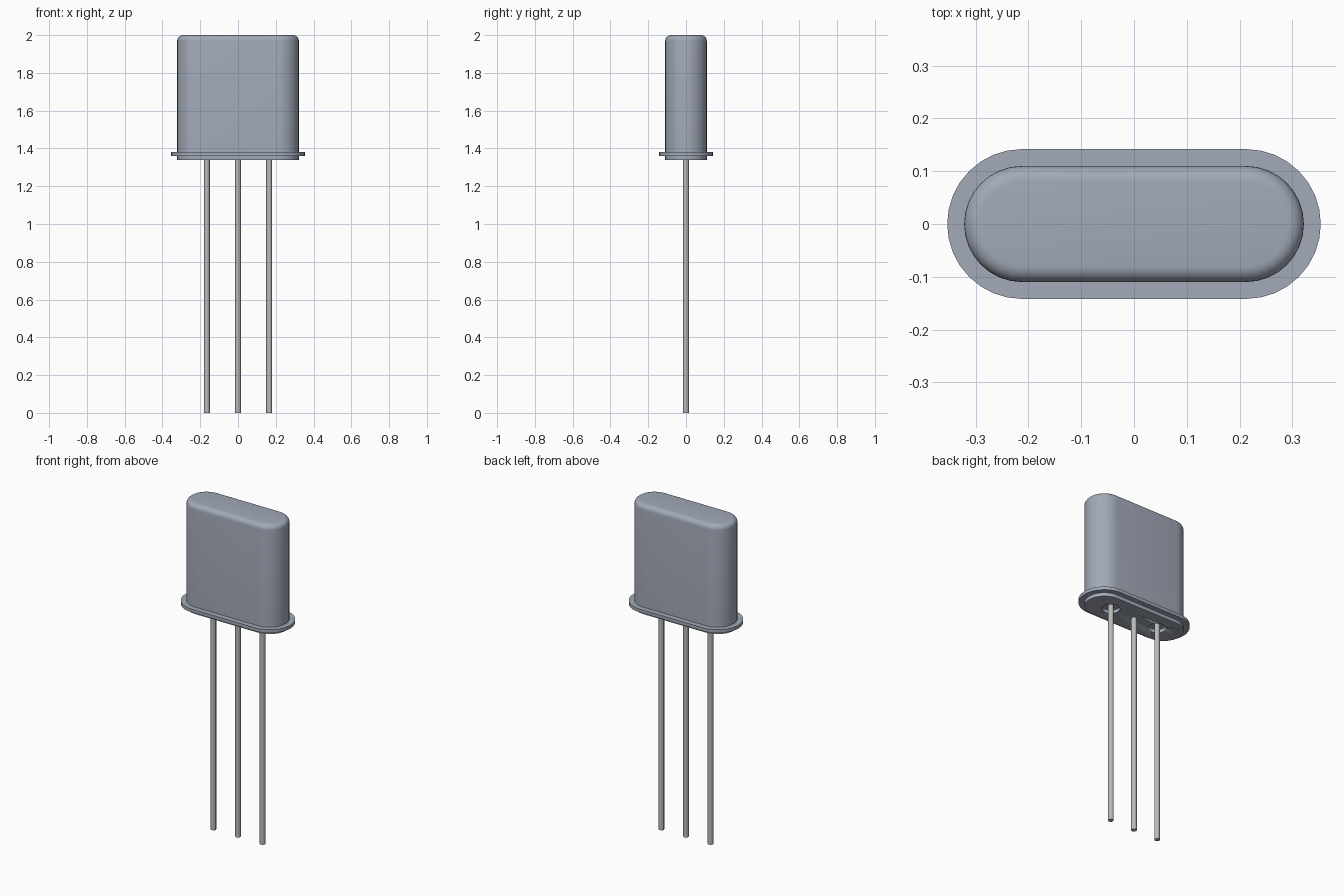
import bpy, bmesh, math

cube = bpy.data.objects.get("Cube")
if cube:
    bpy.data.objects.remove(cube)


def material(name, rgb):
    m = bpy.data.materials.new(name)
    m.use_nodes = True
    m.diffuse_color = (*rgb, 1)
    m.node_tree.nodes["Principled BSDF"].inputs["Base Color"].default_value = (*rgb, 1)
    return m


steel = material("blue grey steel", (0.36, 0.40, 0.48))
wire = material("lead wire grey", (0.50, 0.50, 0.49))

HALF = 0.212      # half length of the straight sides
PITCH = 0.165     # spacing of the leads
SEGS = 16         # segments per rounded end


def finish(name, bm, mat, angle=35):
    mesh = bpy.data.meshes.new(name)
    bmesh.ops.recalc_face_normals(bm, faces=bm.faces)
    bm.to_mesh(mesh)
    bm.free()
    obj = bpy.data.objects.new(name, mesh)
    bpy.context.collection.objects.link(obj)
    mesh.materials.append(mat)
    bpy.ops.object.select_all(action='DESELECT')
    obj.select_set(True)
    bpy.context.view_layer.objects.active = obj
    bpy.ops.object.shade_smooth_by_angle(angle=math.radians(angle))
    return obj


def stadium(name, levels, mat):
    """Loft a rounded slot outline through (radius, z) levels and cap it."""
    bm = bmesh.new()
    rings = []
    for r, z in levels:
        ring = []
        for side in (1, -1):
            for i in range(SEGS + 1):
                a = math.pi * (i / SEGS - 0.5)
                ring.append(bm.verts.new((side * (HALF + r * math.cos(a)),
                                          side * r * math.sin(a), z)))
        rings.append(ring)
    n = len(rings[0])
    for lo, hi in zip(rings, rings[1:]):
        for i in range(n):
            j = (i + 1) % n
            bm.faces.new((lo[i], lo[j], hi[j], hi[i]))
    bm.faces.new(rings[0])
    bm.faces.new(rings[-1])
    return finish(name, bm, mat)


def cylinder(name, x, r, z0, z1, mat, segs=16):
    bm = bmesh.new()
    bmesh.ops.create_cone(bm, cap_ends=True, segments=segs, radius1=r, radius2=r, depth=z1 - z0)
    bmesh.ops.translate(bm, verts=bm.verts, vec=(x, 0, (z0 + z1) / 2))
    return finish(name, bm, mat)


# Can with a rounded top edge
R, ROUND = 0.11, 0.03
levels = [(R, 1.38)]
for i in range(7):
    a = math.pi / 2 * i / 6
    levels.append((R - ROUND * (1 - math.cos(a)), 2 - ROUND * (1 - math.sin(a))))
stadium("can", levels, steel)

# Flange and the header plate below it
stadium("flange", [(0.142, 1.36), (0.142, 1.38)], steel)
header = stadium("header", [(R, 1.338), (R, 1.37)], steel)

# Open sockets around the outer leads
for side, label in ((1, "left"), (-1, "right")):
    cutter = cylinder(label + "_socket_cutter", side * PITCH, 0.05, 1.30, 1.359, steel, 24)
    cutter.hide_render = True
    cutter.hide_viewport = True
    cut = header.modifiers.new(label + "_socket", 'BOOLEAN')
    cut.object = cutter
    cut.solver = 'EXACT'

# Leads
for x, label in ((-PITCH, "right"), (0, "middle"), (PITCH, "left")):
    cylinder(label + "_lead", x, 0.0155, 0, 1.365, wire)
